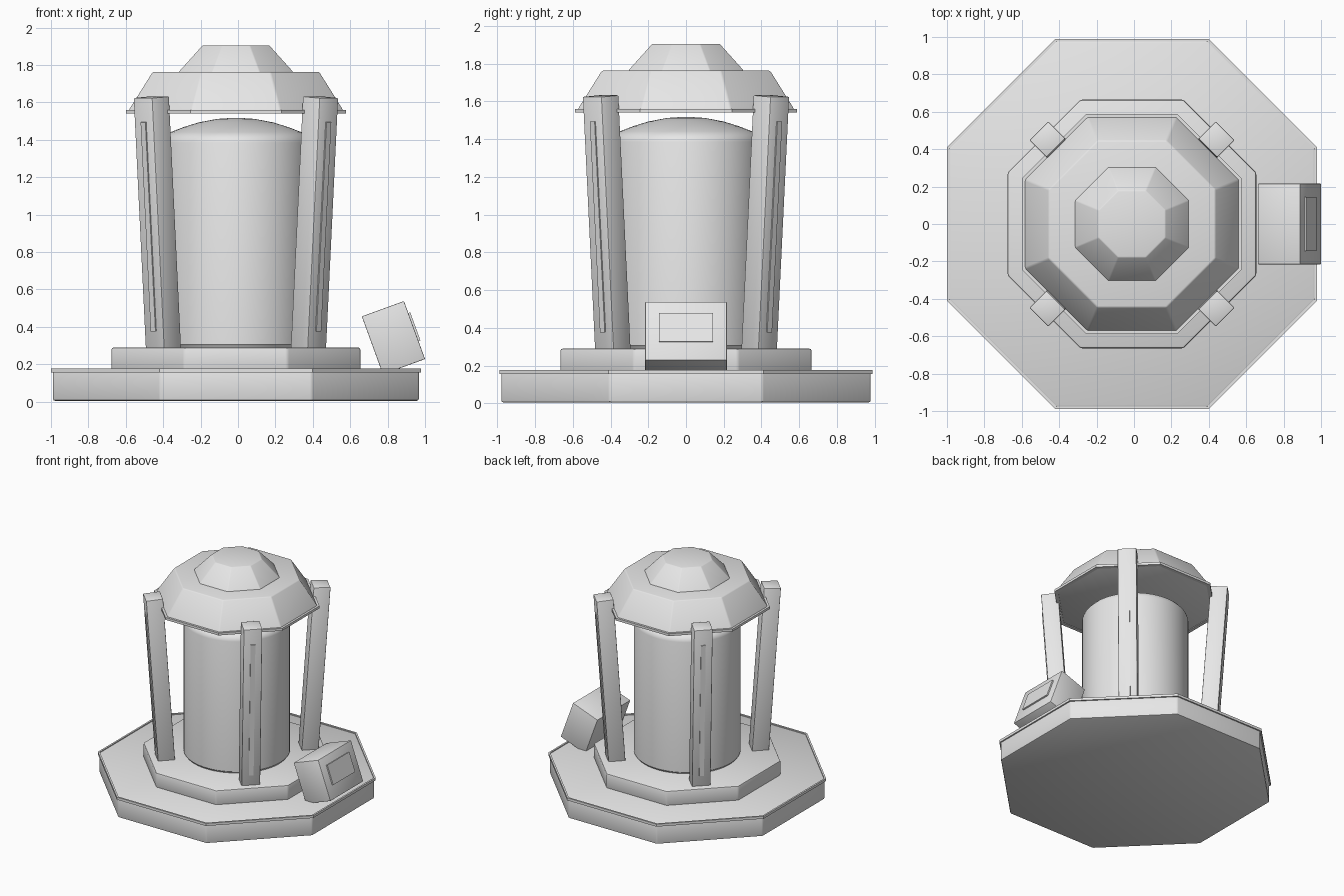
import bpy, bmesh, math
from mathutils import Matrix, Vector

if "Cube" in bpy.data.objects:
    bpy.data.objects.remove(bpy.data.objects["Cube"], do_unlink=True)

CENTRE_X = -0.011
grey = bpy.data.materials.new("light grey")
grey.use_nodes = True
grey.diffuse_color = (0.8, 0.8, 0.8, 1)
grey.node_tree.nodes["Principled BSDF"].inputs["Base Color"].default_value = (0.8, 0.8, 0.8, 1)


def finish(name, bm, matrix, bevel=0.0, segments=2):
    """Bevel hard edges, then turn the mesh into a smooth-by-angle object."""
    bmesh.ops.recalc_face_normals(bm, faces=bm.faces)
    if bevel:
        edges = [e for e in bm.edges if e.calc_face_angle(0) > math.radians(20)]
        bmesh.ops.bevel(bm, geom=edges, offset=bevel, segments=segments,
                        profile=0.5, affect='EDGES', clamp_overlap=True)
    mesh = bpy.data.meshes.new(name)
    bm.to_mesh(mesh)
    bm.free()
    mesh.materials.append(grey)
    obj = bpy.data.objects.new(name, mesh)
    obj.matrix_world = matrix
    bpy.context.collection.objects.link(obj)
    bpy.ops.object.select_all(action='DESELECT')
    obj.select_set(True)
    bpy.context.view_layer.objects.active = obj
    bpy.ops.object.shade_smooth_by_angle(angle=math.radians(30))
    return obj


def turned(name, profile, sides=8, bevel=0.0, closed=False):
    """Stack rings from (apothem, height) pairs; closed joins last ring to first."""
    bm = bmesh.new()
    rings = []
    for r, z in profile:
        r /= math.cos(math.pi / sides)
        angles = [(i + 0.5) * math.tau / sides for i in range(sides)]
        rings.append([bm.verts.new((r * math.cos(a), r * math.sin(a), z)) for a in angles])
    pairs = list(zip(rings, rings[1:]))
    if closed:
        pairs.append((rings[-1], rings[0]))
    else:
        bm.faces.new(rings[0])
        bm.faces.new(rings[-1])
    for low, high in pairs:
        for i in range(sides):
            j = (i + 1) % sides
            bm.faces.new((low[i], low[j], high[j], high[i]))
    return finish(name, bm, Matrix.Translation((CENTRE_X, 0, 0)), bevel)


def box(name, size, offset, matrix, bevel=0.0):
    bm = bmesh.new()
    bmesh.ops.create_cube(bm, size=1)
    bmesh.ops.scale(bm, vec=size, verts=bm.verts)
    bmesh.ops.translate(bm, vec=offset, verts=bm.verts)
    return finish(name, bm, matrix, bevel)


# Stepped octagonal base with a thin raised trim
turned("base", [(0.978, 0.005), (0.978, 0.172)], bevel=0.01)
turned("base_trim", [(0.975, 0.156), (0.989, 0.156), (0.989, 0.177), (0.975, 0.177)], closed=True)
turned("upper_step", [(0.665, 0.165), (0.665, 0.29)], bevel=0.012)

# Round central chamber with a domed top
turned("chamber", [(0.385, 0.28), (0.39, 0.292), (0.4, 0.305), (0.4, 1.385), (0.394, 1.405),
                   (0.378, 1.425), (0.35, 1.441), (0.28, 1.468), (0.2, 1.493),
                   (0.1, 1.512), (0.01, 1.518)], sides=64)

# Octagonal roof: trim, lower slope, cap
turned("roof", [(0.572, 1.545), (0.572, 1.56), (0.445, 1.763)], bevel=0.012)
turned("roof_trim", [(0.56, 1.54), (0.588, 1.54), (0.588, 1.56), (0.56, 1.56)], closed=True)
turned("roof_cap", [(0.304, 1.755), (0.304, 1.765), (0.178, 1.905)], bevel=0.018)

# Four leaning posts on the diagonals, each with a raised strip outside
lean = math.radians(3.9)
for k, label in enumerate(("back_left", "back_right", "front_right", "front_left")):
    frame = (Matrix.Translation((CENTRE_X, 0, 0))
             @ Matrix.Rotation(math.radians(45 + 90 * k), 4, 'Z')
             @ Matrix.Translation((0.594, 0, 0.955))
             @ Matrix.Rotation(lean, 4, 'Y'))
    box(label + "_post", (0.13, 0.142, 1.35), (0, 0, 0), frame, bevel=0.006)
    box(label + "_strip", (0.016, 0.036, 1.12), (0.064, 0, -0.015), frame)

# Tilted console with a raised screen panel
tilt = Matrix.Translation((0.831, 0, 0.342)) @ Matrix.Rotation(math.radians(-20), 4, 'Y')
box("console", (0.24, 0.432, 0.33), (0, 0, 0), tilt, bevel=0.004)
box("console_screen", (0.02, 0.288, 0.16), (0.121, 0, 0.017), tilt)
